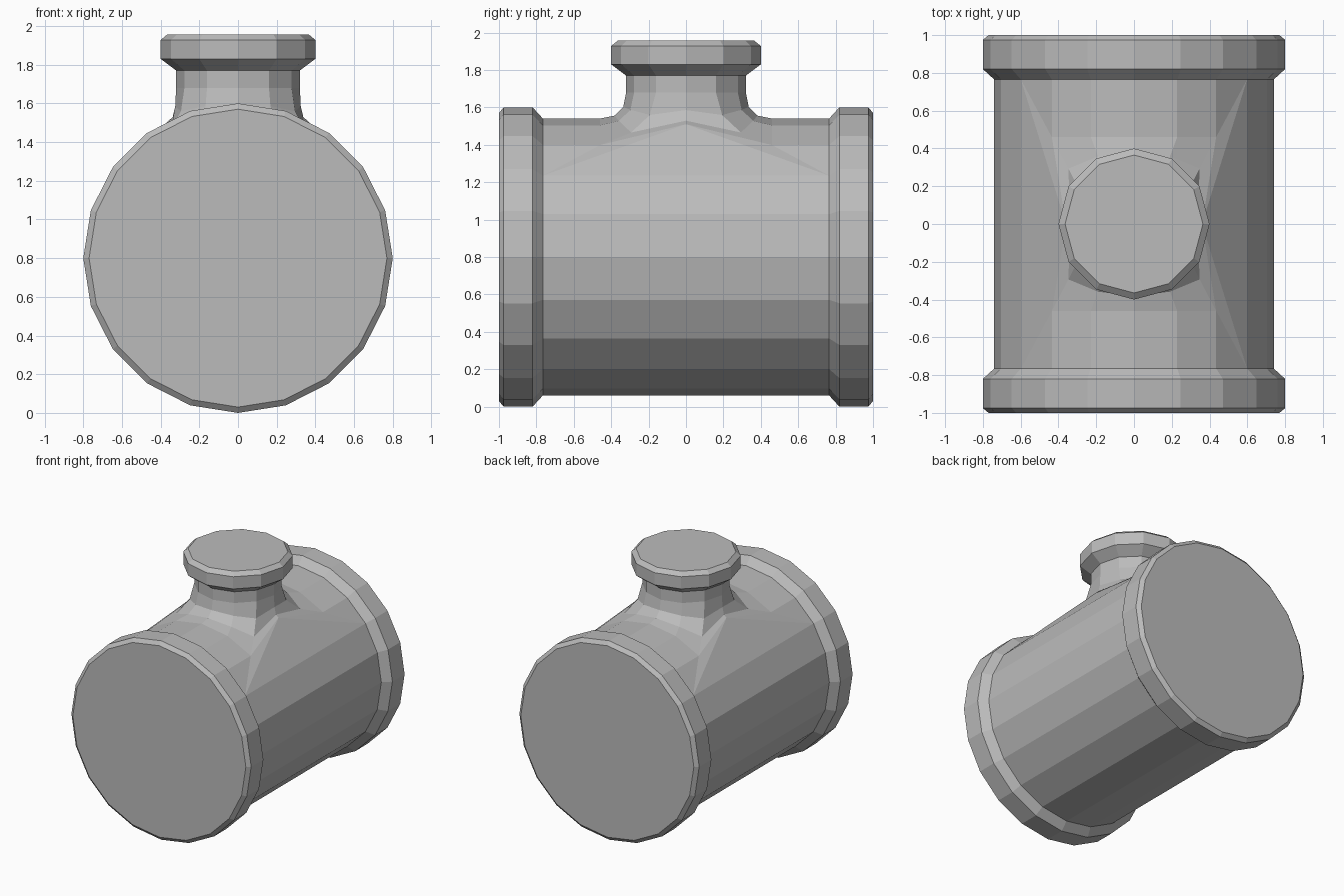
import bpy, bmesh
from math import sin, cos, radians
from mathutils import Vector, Matrix

cube = bpy.data.objects.get("Cube")
if cube:
    bpy.data.objects.remove(cube, do_unlink=True)

AXIS_Z, BODY_R, BODY_END, FILLET_Y = 0.8, 0.74, 0.765, 0.46
NECK_R, NECK_Z = 0.32, 1.68

grey = bpy.data.materials.new("pipe grey")
grey.use_nodes = True
colour = (0.5, 0.5, 0.5, 1)
grey.diffuse_color = colour
grey.node_tree.nodes["Principled BSDF"].inputs["Base Color"].default_value = colour


def finish(name, bm):
    bmesh.ops.remove_doubles(bm, verts=bm.verts, dist=0.0001)
    bmesh.ops.recalc_face_normals(bm, faces=bm.faces)
    mesh = bpy.data.meshes.new(name)
    bm.to_mesh(mesh)
    bm.free()
    mesh.materials.append(grey)
    obj = bpy.data.objects.new(name, mesh)
    bpy.context.collection.objects.link(obj)
    return obj


def bridge(bm, a, b):
    n = len(a)
    for i in range(n):
        j = (i + 1) % n
        bm.faces.new((a[i], a[j], b[j], b[i]))


def turned(name, profile, sides, matrix):
    """Revolve (radius, height) points about z, capping the last ring."""
    bm = bmesh.new()
    rings = []
    for r, h in profile:
        angles = [radians(360 * i / sides) for i in range(sides)]
        rings.append([bm.verts.new((r * cos(a), r * sin(a), h)) for a in angles])
    for a, b in zip(rings, rings[1:]):
        bridge(bm, a, b)
    bm.faces.new(rings[-1])
    bm.transform(matrix)
    return finish(name, bm)


# Collars at both ends of the main pipe
collar = [(BODY_R, BODY_END), (0.8, 0.82), (0.8, 0.975), (0.77, 1.0)]
for name, turn in (("front_collar", 90), ("back_collar", -90)):
    place = Matrix.Translation((0, 0, AXIS_Z)) @ Matrix.Rotation(radians(turn), 4, 'X')
    turned(name, collar, 20, place)

# Branch neck and its collar
branch = [(NECK_R, NECK_Z), (NECK_R, 1.77), (0.4, 1.83), (0.4, 1.928), (0.365, 1.957)]
turned("branch_collar", branch, 12, Matrix())

# Main pipe, left open on top where the branch joins
bm = bmesh.new()


def on_body(k, y):
    a = radians(18 * k)
    return Vector((BODY_R * sin(a), y, AXIS_Z + BODY_R * cos(a)))


def face(*points):
    bm.faces.new([bm.verts.new(p) for p in points])


for k in range(3, 17):
    face(on_body(k, -BODY_END), on_body(k + 1, -BODY_END),
         on_body(k + 1, BODY_END), on_body(k, BODY_END))
for end in (-1, 1):
    for k in range(-2, 2):
        face(on_body(k, end * BODY_END), on_body(k + 1, end * BODY_END),
             on_body(k + 1, end * FILLET_Y), on_body(k, end * FILLET_Y))

# Shoulders fanning up to the branch on each side
for side in (-1, 1):
    peak = Vector((side * 0.36, 0, 1.51))
    low = [on_body(3 * side, y) for y in (-BODY_END, BODY_END)]
    face(low[0], low[1], peak)
    for end, foot in zip((-1, 1), low):
        corner = on_body(2 * side, end * FILLET_Y)
        face(foot, corner, peak)
        face(foot, on_body(2 * side, end * BODY_END), corner)


# Curved fillet from the pipe into the neck
def body_height(x):
    k = min(int(abs(x) / on_body(1, 0).x), 1)
    a, b = on_body(k, 0), on_body(k + 1, 0)
    return a.z + (b.z - a.z) * (abs(x) - a.x) / (b.x - a.x)


columns = []
for i in range(12):
    a = radians(30 * i)
    top = Vector((NECK_R * cos(a), NECK_R * sin(a), NECK_Z))
    if i % 6 == 0:
        foot = Vector((0.36 * cos(a), 0, 1.51))
    else:
        column = 3 - i if i < 6 else i - 9
        foot = on_body(column, FILLET_Y if i < 6 else -FILLET_Y)
    bend = Vector((top.x, top.y, max(foot.z, body_height(top.x))))
    columns.append([top * (1 - t) ** 2 + bend * 2 * t * (1 - t) + foot * t * t
                    for t in (0, 1 / 3, 2 / 3, 1)])
rings = [[bm.verts.new(c[j]) for c in columns] for j in range(4)]
for a, b in zip(rings, rings[1:]):
    bridge(bm, a, b)
finish("main_pipe", bm)
